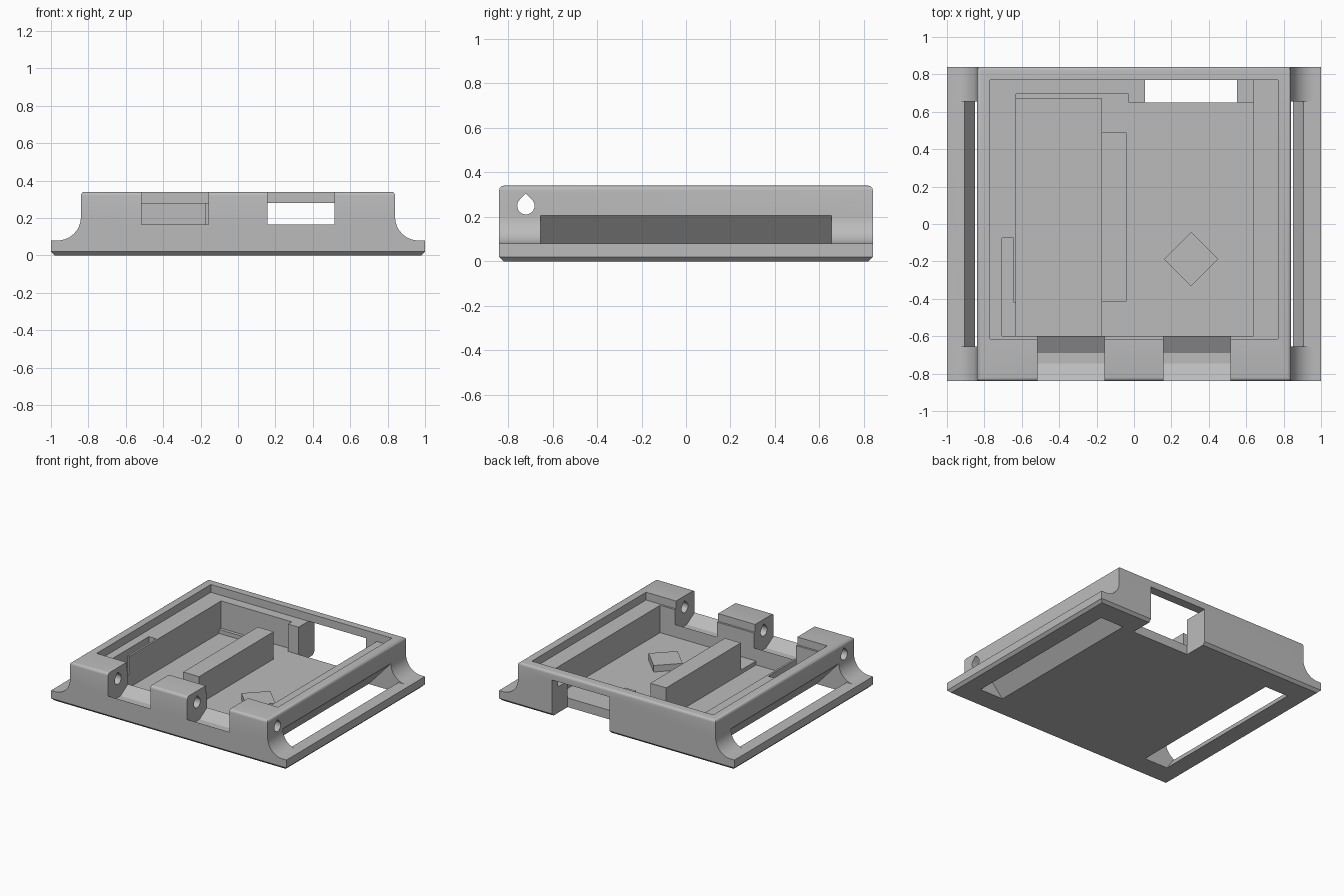
import bpy, bmesh, math
from mathutils import Vector

if "Cube" in bpy.data.objects:
    bpy.data.objects.remove(bpy.data.objects["Cube"], do_unlink=True)

grey = bpy.data.materials.new("plain grey")
grey.use_nodes = True
grey.diffuse_color = (0.5, 0.5, 0.5, 1)
grey.node_tree.nodes["Principled BSDF"].inputs["Base Color"].default_value = (0.5, 0.5, 0.5, 1)


def prism(name, axis, outline, lo, hi):
    """Extrude a 2D outline along one axis; the outline uses the other two axes in order."""
    def place(p, t):
        co = list(p)
        co.insert("xyz".index(axis), t)
        return Vector(co)
    bm = bmesh.new()
    a = [bm.verts.new(place(p, lo)) for p in outline]
    b = [bm.verts.new(place(p, hi)) for p in outline]
    bm.faces.new(a)
    bm.faces.new(b)
    for i in range(len(a)):
        j = (i + 1) % len(a)
        bm.faces.new((a[i], a[j], b[j], b[i]))
    bmesh.ops.recalc_face_normals(bm, faces=bm.faces)
    mesh = bpy.data.meshes.new(name)
    bm.to_mesh(mesh)
    bm.free()
    mesh.materials.append(grey)
    obj = bpy.data.objects.new(name, mesh)
    bpy.context.collection.objects.link(obj)
    return obj


def box(name, x, y, z):
    return prism(name, "z", [(x[0], y[0]), (x[1], y[0]), (x[1], y[1]), (x[0], y[1])], *z)


def cut(target, cutter):
    cutter.hide_render = True
    mod = target.modifiers.new("cut", "BOOLEAN")
    mod.operation = "DIFFERENCE"
    mod.solver = "EXACT"
    mod.object = cutter
    bpy.context.view_layer.objects.active = target
    bpy.ops.object.modifier_apply(modifier=mod.name)
    bpy.data.objects.remove(cutter, do_unlink=True)


def bevel_level(obj, z, width, segments):
    """Bevel the outline edges lying at one height."""
    bm = bmesh.new()
    bm.from_mesh(obj.data)
    edges = [e for e in bm.edges if all(abs(v.co.z - z) < 1e-4 for v in e.verts)]
    bmesh.ops.bevel(bm, geom=edges, offset=width, segments=segments,
                    profile=0.5, affect="EDGES")
    bm.to_mesh(obj.data)
    bm.free()


# Case body: flanged section with concave fillets
R, TOP, SIDE, FLANGE = 0.125, 0.34, 0.84, 0.08
half = [(1, 0), (1, FLANGE)]
for i in range(13):
    t = math.radians(270 - 90 * i / 12)
    half.append((SIDE + R + R * math.cos(t), FLANGE + R + R * math.sin(t)))
half.append((SIDE, TOP))
body = prism("case_body", "y", half + [(-x, z) for x, z in reversed(half)], -SIDE, SIDE)
bevel_level(body, TOP, 0.02, 4)
bevel_level(body, 0, 0.02, 1)

# Lid recess, main pocket and the deeper bay
cut(body, box("lid_recess", (-0.77, 0.77), (-0.615, 0.77), (0.28, 0.5)))
cut(body, box("pocket", (-0.63, 0.64), (-0.6, 0.65), (0.07, 0.5)))
cut(body, box("pocket_back", (-0.63, -0.03), (0.6, 0.695), (0.07, 0.5)))
cut(body, box("deep_bay", (-0.63, -0.175), (-0.6, 0.67), (0.04, 0.5)))

# Side channel with its opening into the pocket
cut(body, box("side_channel", (-0.705, -0.645), (-0.6, -0.075), (0.14, 0.5)))
cut(body, box("channel_opening", (-0.66, -0.6), (-0.6, -0.42), (0.14, 0.5)))

# Connector opening through the back wall and floor
cut(body, box("back_opening", (0.06, 0.55), (0.65, 0.95), (-0.1, 0.28)))
cut(body, box("back_step", (0.54, 0.64), (0.64, 0.77), (0.2, 0.5)))

# Hinge gaps with grooved floors
groove = [(-0.95, 0.166), (-0.84, 0.166), (-0.745, 0.11), (-0.69, 0.11),
          (-0.6, 0.166), (-0.58, 0.166), (-0.58, 0.5), (-0.95, 0.5)]
for s in (-1, 1):
    lo, hi = sorted((s * 0.157, s * 0.515))
    cut(body, prism("hinge_gap", "x", groove, lo, hi))

# Teardrop hinge pin hole across the front
drop = [(-0.72, 0.305)]
for i in range(19):
    t = math.radians(45 - 270 * i / 18)
    drop.append((-0.72 + 0.039 * math.cos(t), 0.25 + 0.039 * math.sin(t)))
cut(body, prism("pin_hole", "x", drop, -1.1, 1.1))

# Slanted strap slots from the side walls to the underside
slot = [(0.605, -0.05), (SIDE, 0.207), (1.05, 0.207), (1.05, FLANGE),
        (0.905, FLANGE), (0.85, 0), (0.816, -0.05)]
for s in (-1, 1):
    cut(body, prism("strap_slot", "y", [(s * x, z) for x, z in slot], -0.655, 0.655))

# Divider bar and diamond pad on the pocket floor
box("divider_bar", (-0.175, -0.04), (-0.415, 0.49), (0.05, 0.28))
D = 0.145
prism("diamond_pad", "z", [(0.305 + D, -0.188), (0.305, -0.188 + D),
                           (0.305 - D, -0.188), (0.305, -0.188 - D)], 0.06, 0.12)

# Smooth the rounded edges, keep the rest crisp
bpy.ops.object.select_all(action="DESELECT")
body.select_set(True)
bpy.context.view_layer.objects.active = body
bpy.ops.object.shade_smooth_by_angle(angle=math.radians(30))
